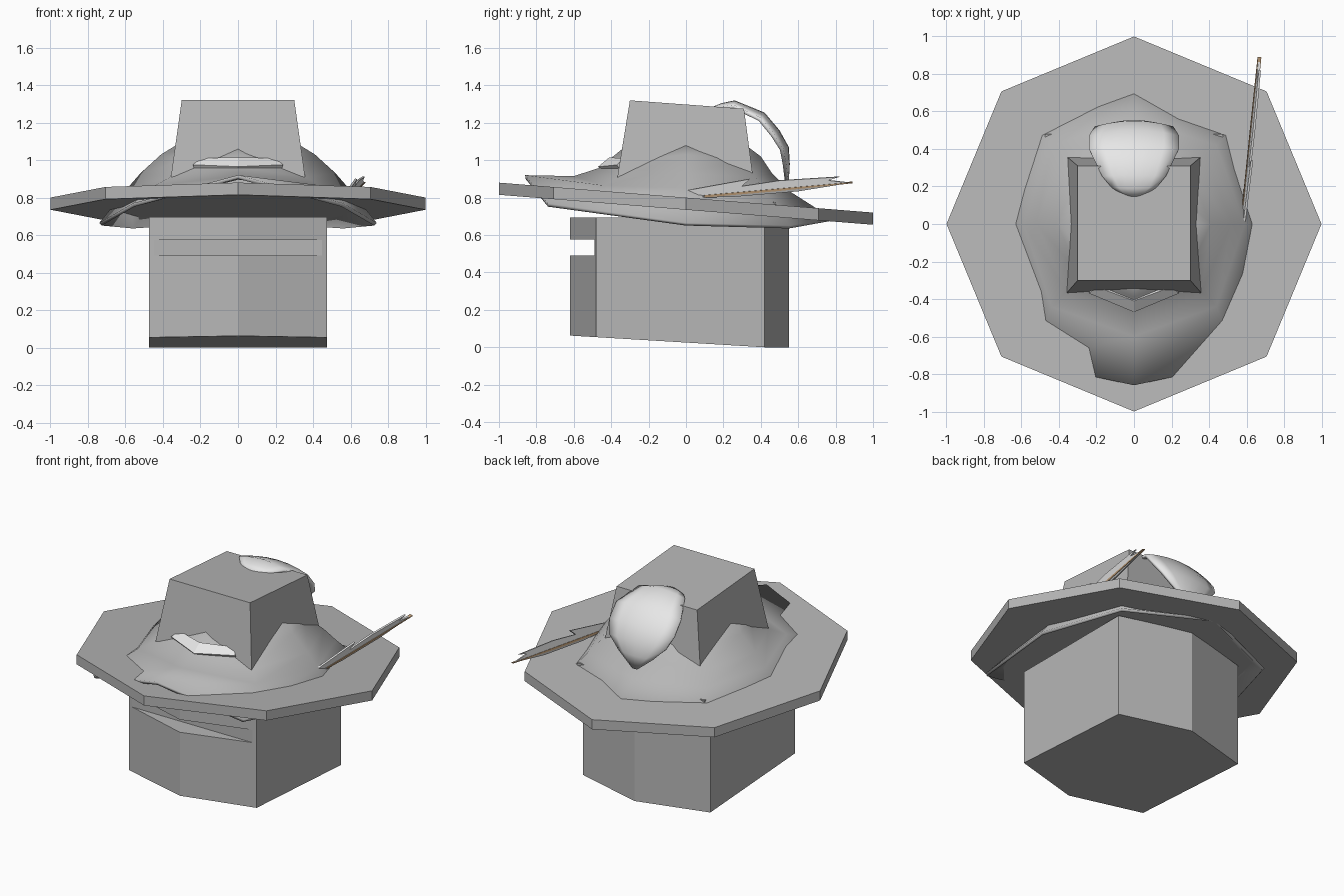
import bpy, bmesh, math
from mathutils import Vector

if "Cube" in bpy.data.objects:
    bpy.data.objects.remove(bpy.data.objects["Cube"])


def material(name, c):
    m = bpy.data.materials.new(name)
    m.diffuse_color = (*c, 1)
    m.use_nodes = True
    m.node_tree.nodes["Principled BSDF"].inputs["Base Color"].default_value = m.diffuse_color
    return m


GREY = material("grey", (0.47, 0.47, 0.47))
PALE = material("pale_grey", (0.8, 0.8, 0.8))
TAN = material("tan", (0.55, 0.36, 0.2))


def make(name, verts, faces, mat, smooth=None, thick=0, offset=-1):
    me = bpy.data.meshes.new(name)
    me.from_pydata(verts, [], faces)
    bm = bmesh.new()
    bm.from_mesh(me)
    bmesh.ops.recalc_face_normals(bm, faces=bm.faces)
    bm.to_mesh(me)
    bm.free()
    ob = bpy.data.objects.new(name, me)
    bpy.context.collection.objects.link(ob)
    me.materials.append(mat)
    if thick:
        s = ob.modifiers.new("thickness", "SOLIDIFY")
        s.thickness, s.offset = thick, offset
    if smooth:
        bpy.context.view_layer.objects.active = ob
        ob.select_set(True)
        bpy.ops.object.shade_smooth_by_angle(angle=math.radians(smooth))
        ob.select_set(False)
    return ob


def loft(name, rings, mat, caps=True, **kw):
    """Skin a stack of equal closed rings."""
    n = len(rings[0])
    faces = [(k * n + i, k * n + (i + 1) % n, (k + 1) * n + (i + 1) % n, (k + 1) * n + i)
             for k in range(len(rings) - 1) for i in range(n)]
    if caps:
        faces += [tuple(range(n))[::-1], tuple(range((len(rings) - 1) * n, len(rings) * n))]
    return make(name, [v for r in rings for v in r], faces, mat, **kw)


# Head: six-sided block with a sloping chin, split at the eye slit
W = 0.475
plan = [(0, -0.62), (W, -0.48), (W, 0.42), (0, 0.55), (-W, 0.42), (-W, -0.48)]
slit = [(0, -0.488), (0.448, -0.488), (W, -0.48), (W, 0.42), (0, 0.55), (-W, 0.42), (-W, -0.48), (-0.448, -0.488)]


def chin(y):
    return max(0, 0.06 * (0.42 - y) / 1.0)


loft("lower_head", [[(x, y, chin(y)) for x, y in plan], [(x, y, 0.49) for x, y in plan]], GREY)
loft("eye_slit", [[(x, y, z) for x, y in slit] for z in (0.49, 0.575)], GREY)
loft("upper_head", [[(x, y, 0.575) for x, y in plan], [(x, y, 0.695) for x, y in plan]], GREY)

# Back corners of the hood, just breaking through the brim
loft("hood_plate", [[(-W, 0.2, z), (W, 0.2, z), (W, 0.48, z), (-W, 0.48, z)] for z in (0.73, 0.777)], GREY)


# Brim: tilted octagonal slab
def octagon(z):
    pts = [(math.sin(math.tau * i / 8), -math.cos(math.tau * i / 8)) for i in range(8)]
    return [(x, y, z - 0.08 * y) for x, y in pts]


loft("brim", [octagon(0.735), octagon(0.80)], GREY)


# Inner flare and hat band: rings of eight, mirrored from five half points
def mirrored(half):
    return half + [(-x, y, z) for x, y, z in half[-2:0:-1]]


flare = mirrored([(0, -0.86, 0.92), (0.56, -0.74, 0.77), (0.74, 0, 0.665), (0.57, 0.56, 0.65), (0, 0.78, 0.69)])
skirt = mirrored([(0, -0.60, 0.915), (0.44, -0.44, 0.865), (0.59, 0, 0.85), (0.44, 0.42, 0.83), (0, 0.56, 0.83)])
swell = mirrored([(0, -0.46, 0.96), (0.36, -0.36, 0.91), (0.52, 0, 0.93), (0.38, 0.37, 0.91), (0, 0.46, 0.93)])
shoulder = mirrored([(0, -0.39, 1.02), (0.28, -0.28, 1.0), (0.41, 0, 1.03), (0.29, 0.29, 1.0), (0, 0.40, 1.02)])
collar = mirrored([(0, -0.28, 1.11), (0.2, -0.2, 1.08), (0.28, 0, 1.11), (0.2, 0.2, 1.08), (0, 0.28, 1.11)])
loft("hat_band", [flare, skirt, swell, shoulder, collar], GREY, caps=False, smooth=50, thick=0.02)

# Crown: tapered square block with a sloping top
loft("crown", [[(-0.365, -0.375, 0.86), (0.365, -0.375, 0.86), (0.365, 0.365, 0.86), (-0.365, 0.365, 0.86)],
               [(-0.3, -0.3, 1.32), (0.3, -0.3, 1.32), (0.3, 0.31, 1.275), (-0.3, 0.31, 1.275)]], GREY)

# Pale pointed trim on the front of the band
make("front_trim",
     [(0, -0.47, 0.965), (0.24, -0.37, 0.975), (0.2, -0.335, 1.01), (0, -0.41, 1.015),
      (-0.2, -0.335, 1.01), (-0.24, -0.37, 0.975)],
     [(0, 1, 2, 3), (0, 3, 4, 5)], PALE, thick=0.03)

# Plume: arched leaf folding over the back of the crown (y, z, half width)
spine = [(0.14, 1.285, 0.04), (0.19, 1.305, 0.12), (0.26, 1.32, 0.17), (0.42, 1.255, 0.24),
         (0.50, 1.16, 0.24), (0.55, 1.07, 0.21), (0.555, 0.98, 0.13), (0.55, 0.89, 0.02)]
COLS = 7
verts, faces = [], []
for k, (y, z, w) in enumerate(spine):
    a, b = spine[max(k - 1, 0)], spine[min(k + 1, len(spine) - 1)]
    t = Vector((0, b[0] - a[0], b[1] - a[1])).normalized()
    inward = Vector((0, -t.z, t.y)) * -1
    for c in range(COLS):
        u = 2 * c / (COLS - 1) - 1
        verts.append(Vector((u * w, y, z)) + inward * 0.035 * u * u * w / 0.24)
for k in range(len(spine) - 1):
    for c in range(COLS - 1):
        i = k * COLS + c
        faces.append((i, i + 1, i + COLS + 1, i + COLS))
make("back_plume", verts, faces, PALE, smooth=45, thick=0.02)


# Side feather: notched vane either side of a thin tan quill
def side_x(y, z):
    return 0.58 + 0.1 * y + 0.25 * (z - 0.81 - 0.08 * y)


def vane(name, pts, mat, t):
    make(name, [(side_x(y, z), y, z) for y, z in pts], [tuple(range(len(pts)))], mat, thick=t, offset=0)


vane("feather_upper_vane", [(0.12, 0.81), (0.88, 0.88), (0.76, 0.893), (0.82, 0.912), (0.5, 0.892),
                            (0.3, 0.862), (0.34, 0.90), (-0.05, 0.83)], PALE, 0.012)
vane("feather_lower_vane", [(-0.02, 0.80), (0.25, 0.805), (0.6, 0.835), (0.88, 0.88), (0.12, 0.81)], GREY, 0.012)
vane("feather_quill", [(0.1, 0.803), (0.5, 0.838), (0.89, 0.879), (0.89, 0.884), (0.5, 0.850), (0.1, 0.815)], TAN, 0.02)
